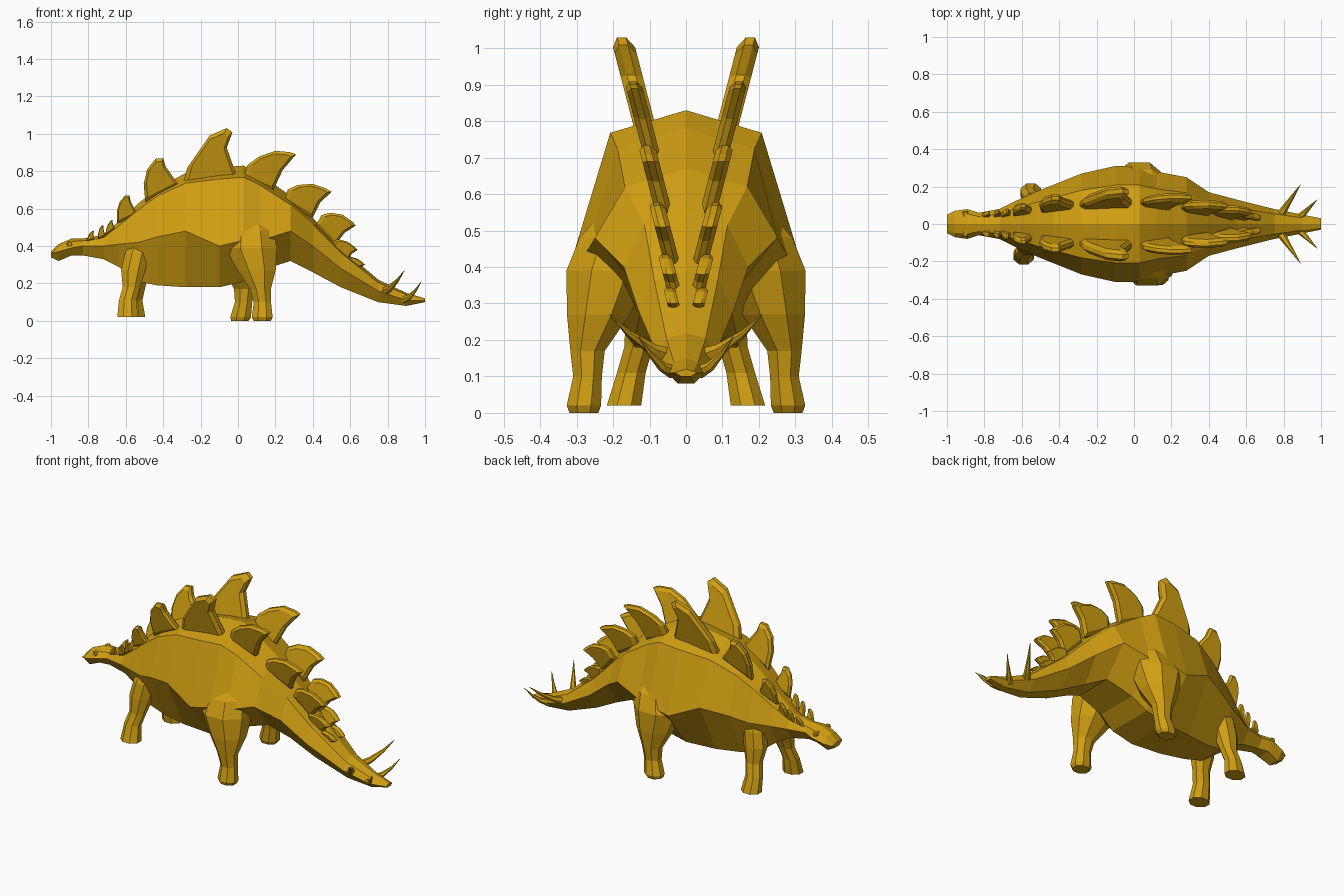
import bpy
import bmesh
from math import cos, sin, pi, sqrt
from mathutils import Vector

cube = bpy.data.objects.get("Cube")
if cube:
    bpy.data.objects.remove(cube, do_unlink=True)

ochre = bpy.data.materials.new("ochre hide")
ochre.use_nodes = True
colour = (0.64, 0.35, 0.006, 1)
ochre.diffuse_color = colour
ochre.node_tree.nodes["Principled BSDF"].inputs["Base Color"].default_value = colour


def loft(name, rings):
    """Skin a list of equal point rings and cap both ends."""
    bm = bmesh.new()
    loops = [[bm.verts.new(point) for point in ring] for ring in rings]
    count = len(loops[0])
    for lower, upper in zip(loops, loops[1:]):
        for i in range(count):
            j = (i + 1) % count
            bm.faces.new((lower[i], lower[j], upper[j], upper[i]))
    bm.faces.new(loops[0])
    bm.faces.new(loops[-1])
    bmesh.ops.recalc_face_normals(bm, faces=bm.faces)
    mesh = bpy.data.meshes.new(name)
    bm.to_mesh(mesh)
    bm.free()
    mesh.materials.append(ochre)
    obj = bpy.data.objects.new(name, mesh)
    bpy.context.collection.objects.link(obj)


def both_sides(name, rings):
    """Left part plus its mirrored right twin."""
    loft("left_" + name, rings)
    loft("right_" + name, [[(x, -y, z) for x, y, z in ring] for ring in rings])


def body_ring(x, ridge, width, flank, belly):
    """Cross-section whose shoulder and belly follow from the flank width."""
    half = [(x, width * .67, ridge - width * .2), (x, width, flank), (x, width * .45, belly)]
    mirrored = [(x, -y, z) for x, y, z in reversed(half)]
    return [(x, 0, ridge)] + half + mirrored


# Body from snout to tail tip: x, ridge height, half width, flank height, belly height
body_sections = [
    (-1, .37, .05, .36, .34),
    (-.96, .41, .07, .37, .32),
    (-.89, .44, .08, .39, .35),
    (-.83, .44, .06, .4, .35),
    (-.72, .46, .08, .4, .33),
    (-.64, .53, .12, .41, .29),
    (-.53, .63, .17, .42, .21),
    (-.43, .71, .21, .45, .19),
    (-.28, .79, .27, .48, .18),
    (-.1, .82, .31, .4, .18),
    (.03, .83, .31, .43, .21),
    (.12, .78, .28, .43, .27),
    (.28, .67, .25, .48, .32),
    (.4, .55, .17, .4, .26),
    (.55, .39, .13, .28, .18),
    (.75, .22, .08, .16, .1),
    (.9, .15, .05, .11, .08),
    (1, .12, .03, .11, .1),
]
loft("body", [body_ring(*section) for section in body_sections])


def leg(name, side, stride, steps):
    """Octagonal leg; steps hold x, y, z and radius from the foot up."""
    corners = [(i + .5) * pi / 4 for i in range(8)]
    rings = []
    for x, y, z, radius in steps:
        centre = x + stride * max(0, 1 - z / .6)
        rings.append([(centre + radius * cos(angle),
                       side * (y + radius * .85 * sin(angle)), z) for angle in corners])
    loft(name, rings)


# Legs in a walking pose, with thighs tapering into the flanks
hind_steps = [(.13, .28, 0, .05), (.13, .28, .02, .06), (.13, .27, .1, .05),
              (.12, .27, .17, .06), (.1, .24, .27, .11), (.07, .21, .39, .15),
              (.07, .19, .48, .13), (.06, .14, .58, .08)]
front_steps = [(-.59, .17, .02, .06), (-.59, .15, .11, .05), (-.57, .13, .18, .05),
               (-.56, .11, .27, .07), (-.54, .1, .36, .07), (-.52, .08, .46, .05)]
leg("right_hind_leg", -1, 0, hind_steps)
leg("left_hind_leg", 1, -.12, hind_steps)
leg("right_front_leg", -1, 0, front_steps)
leg("left_front_leg", 1, .04, front_steps)

# Back plate outlines between the base corners, along the base and up towards the tip
blunt = [(.1, .5), (.3, .9), (.6, 1.1), (.8, 1), (.8, .7)]
hooked = [(.1, .3), (.3, .6), (.5, .9), (.8, 1), (.9, .9), (.8, .6)]
swept = [(-.2, .3), (-.1, .6), (.2, .9), (.6, 1), (.8, 1), (.8, .5)]


def plate(name, outline, start, end, tip):
    """Bevelled leaning plate fitted to its front base, rear base and tip."""
    start, end, tip = Vector(start), Vector(end), Vector(tip)
    base = end - start
    rise = tip - start - base * .8
    flat = [start + base * u + rise * v for u, v in [(0, -.1)] + outline + [(1, -.1)]]
    middle = sum(flat, Vector((0, 0))) / len(flat)
    floor = (start.y + end.y) / 2
    thick = .055 * sqrt(base.length)
    rings = []
    for offset, scale in ((-1, .8), (-.4, 1), (.4, 1), (1, .8)):
        ring = []
        for corner in flat:
            point = middle.lerp(corner, scale)
            lean = .02 + .15 * floor ** 2 + (point.y - floor) * .26
            ring.append((point.x, lean + offset * thick, point.y))
        rings.append(ring)
    both_sides(name, rings)


plate("neck_plate_small", blunt, (-.81, .43), (-.77, .44), (-.77, .48))
plate("neck_plate_middle", blunt, (-.75, .44), (-.71, .46), (-.72, .51))
plate("neck_plate_large", blunt, (-.71, .46), (-.66, .5), (-.67, .54))
plate("shoulder_plate_small", blunt, (-.65, .53), (-.54, .58), (-.58, .67))
plate("shoulder_plate_large", blunt, (-.5, .65), (-.32, .74), (-.4, .87))
plate("back_plate", hooked, (-.3, .74), (0, .78), (-.06, 1.03))
plate("hip_plate", swept, (.04, .77), (.2, .71), (.31, .89))
plate("rump_plate", swept, (.26, .65), (.41, .56), (.5, .69))
plate("tail_plate_large", swept, (.43, .52), (.53, .41), (.63, .51))
plate("tail_plate_middle", swept, (.51, .4), (.59, .32), (.64, .38))
plate("tail_plate_small", swept, (.57, .32), (.63, .26), (.68, .3))


def spike(name, root, tip, radius):
    """Slightly upswept tapering tail spike."""
    root, tip = Vector(root), Vector(tip)
    axis = (tip - root).normalized()
    across = axis.cross(Vector((0, 0, 1))).normalized()
    upward = axis.cross(across)
    rings = []
    for t in (0, .35, .7, 1):
        centre = root.lerp(tip, t) - Vector((0, 0, .02 * sin(pi * t)))
        size = radius * (1 - .95 * t)
        rings.append([centre + (across * cos(k * pi / 3) + upward * sin(k * pi / 3)) * size
                      for k in range(6)])
    both_sides(name, rings)


# Tail spikes
spike("tail_spike_front", (.77, .03, .15), (.89, .21, .27), .026)
spike("tail_spike_rear", (.88, .03, .11), (.98, .13, .21), .021)

# Eyes as low bumps on the sides of the head
both_sides("eye", [[(-.9 + size * cos(k * pi / 3), y, .41 + size * sin(k * pi / 3))
                    for k in range(6)]
                   for y, size in ((.04, .016), (.064, .016), (.07, .01))])
